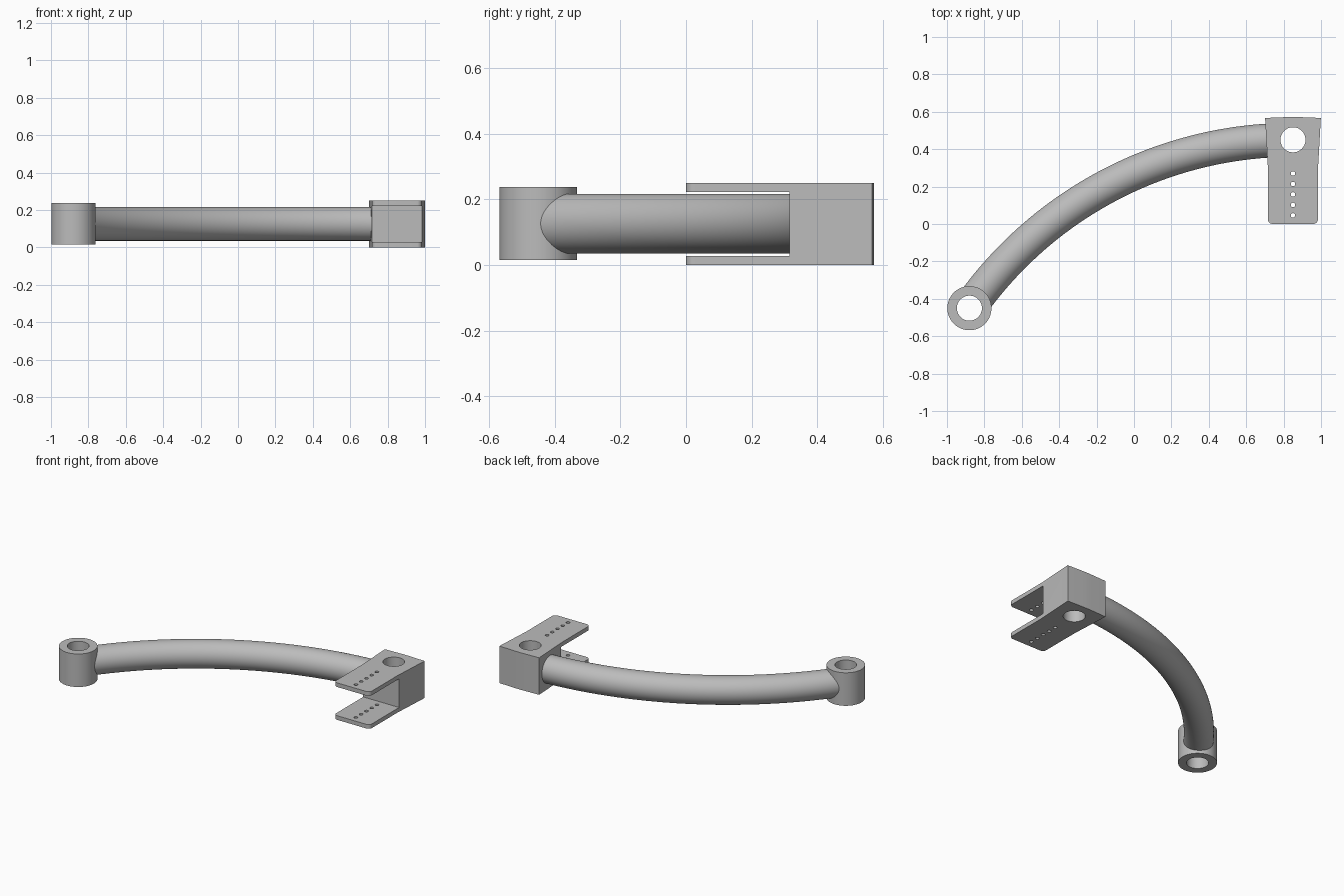
import bpy, bmesh
from math import cos, sin, pi, radians
from mathutils import Matrix

if "Cube" in bpy.data.objects:
    bpy.data.objects.remove(bpy.data.objects["Cube"])

steel = bpy.data.materials.new("grey_steel")
steel.use_nodes = True
steel.diffuse_color = (0.5, 0.5, 0.5, 1)
steel.node_tree.nodes["Principled BSDF"].inputs["Base Color"].default_value = (0.5, 0.5, 0.5, 1)

SLEEVE = (-0.88, -0.45)    # sleeve axis
PIN = (0.85, 0.45)         # bracket bore axis
BORE = 0.067
MID_Z = 0.126
ARC_R = 2.113              # bend radius of the arm


def arc(centre, r, start=0, end=2 * pi, n=64, closed=True):
    steps = n if closed else n - 1
    return [(centre[0] + r * cos(start + (end - start) * i / steps),
             centre[1] + r * sin(start + (end - start) * i / steps)) for i in range(n)]


def finish(name, bm):
    bmesh.ops.recalc_face_normals(bm, faces=bm.faces)
    mesh = bpy.data.meshes.new(name)
    bm.to_mesh(mesh)
    bm.free()
    mesh.materials.clear()
    mesh.materials.append(steel)
    obj = bpy.data.objects.new(name, mesh)
    bpy.context.collection.objects.link(obj)
    return obj


def smooth(obj):
    bpy.ops.object.select_all(action='DESELECT')
    obj.select_set(True)
    bpy.context.view_layer.objects.active = obj
    bpy.ops.object.shade_smooth_by_angle(angle=radians(30))


def extruded(name, loops, z0, z1):
    """Solid from an outline and its hole loops, between two heights."""
    curve = bpy.data.curves.new(name + "_profile", 'CURVE')
    curve.dimensions = '2D'
    curve.fill_mode = 'BOTH'
    curve.extrude = (z1 - z0) / 2
    for loop in loops:
        spline = curve.splines.new('POLY')
        spline.points.add(len(loop) - 1)
        for point, (x, y) in zip(spline.points, loop):
            point.co = (x, y, 0, 1)
        spline.use_cyclic_u = True
    temp = bpy.data.objects.new(name + "_profile", curve)
    bpy.context.collection.objects.link(temp)
    mesh = bpy.data.meshes.new_from_object(
        temp.evaluated_get(bpy.context.evaluated_depsgraph_get()))
    bm = bmesh.new()
    bm.from_mesh(mesh)
    bpy.data.objects.remove(temp)
    bpy.data.meshes.remove(mesh)
    bmesh.ops.remove_doubles(bm, verts=bm.verts, dist=0.0001)
    bmesh.ops.translate(bm, verts=bm.verts, vec=(0, 0, (z0 + z1) / 2))
    return finish(name, bm)


# Pivot sleeve
sleeve = extruded("pivot_sleeve", [arc(SLEEVE, 0.118), arc(SLEEVE, BORE)], 0.015, 0.238)
smooth(sleeve)

# Curved arm: a circle swept around the bend centre, ends buried in both fittings
bend = Matrix.Translation((PIN[0], PIN[1] - ARC_R, MID_Z))
first, last = 0.925, 0.052
bm = bmesh.new()
bmesh.ops.create_circle(
    bm, segments=48, radius=0.091,
    matrix=bend @ Matrix.Rotation(first, 4, 'Z') @ Matrix.Translation((0, ARC_R, 0))
    @ Matrix.Rotation(pi / 2, 4, 'Y'))
bmesh.ops.spin(bm, geom=bm.verts[:] + bm.edges[:], cent=bend.translation, axis=(0, 0, 1),
               angle=last - first, steps=48)
bmesh.ops.holes_fill(bm, edges=[e for e in bm.edges if e.is_boundary])
smooth(finish("curved_arm", bm))

# Forked bracket: half outline, mirrored about the bore axis, with rounded tips
half = [(PIN[0] + 0.02, 0.572), (PIN[0] + 0.149, 0.567), (PIN[0] + 0.134, 0.30)]
half += arc((PIN[0] + 0.108, 0.026), 0.026, 0, -pi / 2, 8, False)
outline = half + [(2 * PIN[0] - x, y) for x, y in reversed(half)]
pin_holes = [arc((PIN[0], 0.046 + 0.056 * i), 0.012, n=24) for i in range(5)]
bracket = extruded("forked_bracket", [outline, arc(PIN, BORE)] + pin_holes, 0, 0.25)

# Slot between the two fork plates
bm = bmesh.new()
bmesh.ops.create_cube(bm, size=1, matrix=Matrix.Translation((PIN[0], 0.065, 0.125))
                      @ Matrix.Diagonal((0.6, 0.5, 0.194, 1)))
slot = finish("slot_cutter", bm)
slot.hide_render = True
cut = bracket.modifiers.new("slot", 'BOOLEAN')
cut.operation = 'DIFFERENCE'
cut.solver = 'EXACT'
cut.object = slot
smooth(bracket)
bpy.ops.object.modifier_apply(modifier=cut.name)
bpy.data.objects.remove(slot)
